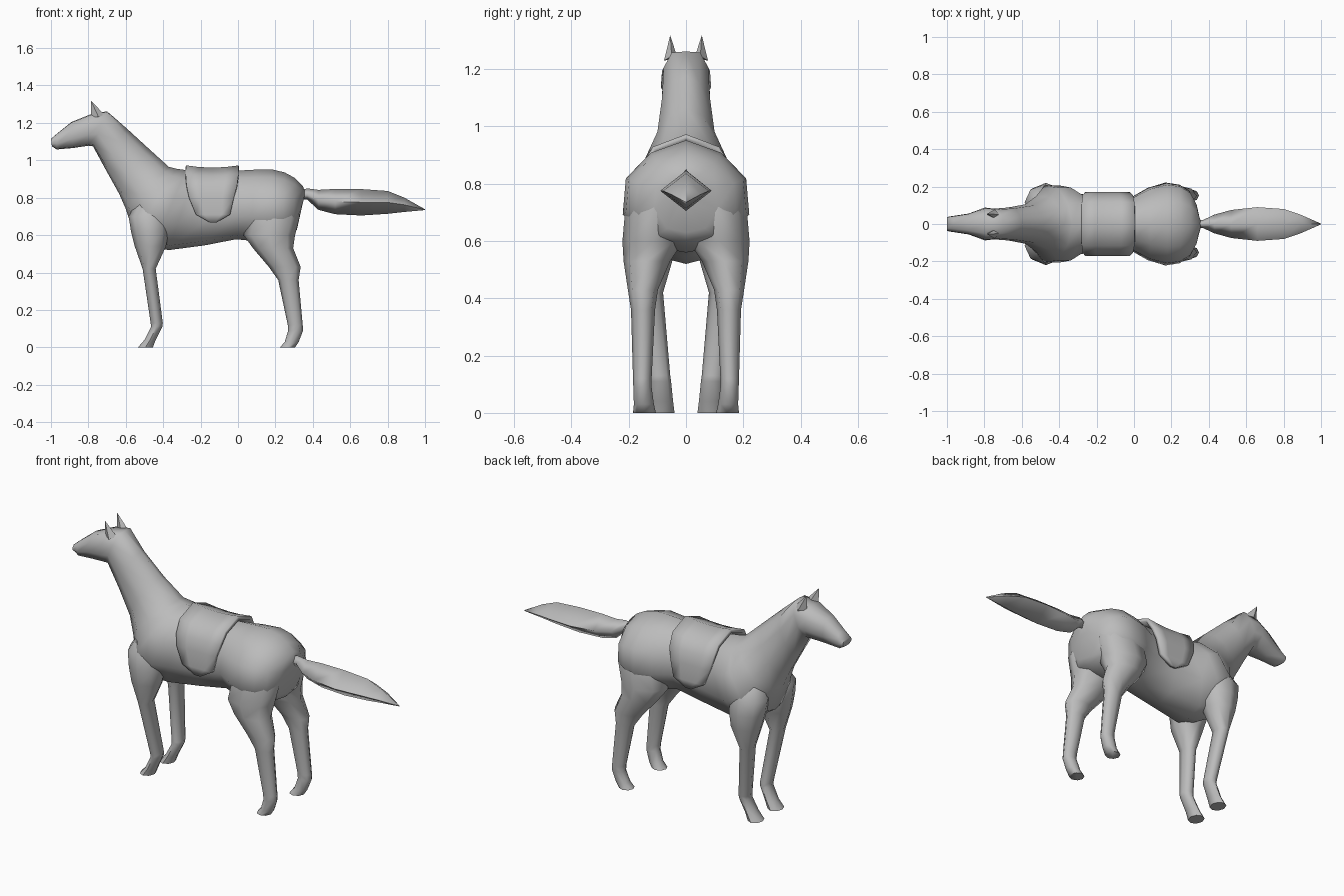
import bpy, bmesh, math

gray = bpy.data.materials.new("plain gray")
gray.diffuse_color = (0.5, 0.5, 0.5, 1)


def make(name, bm, angle=50):
    bmesh.ops.recalc_face_normals(bm, faces=bm.faces[:])
    mesh = bpy.data.meshes.new(name)
    bm.to_mesh(mesh)
    bm.free()
    mesh.materials.append(gray)
    ob = bpy.data.objects.new(name, mesh)
    bpy.context.collection.objects.link(ob)
    bpy.ops.object.select_all(action='DESELECT')
    ob.select_set(True)
    bpy.context.view_layer.objects.active = ob
    bpy.ops.object.shade_smooth_by_angle(angle=math.radians(angle))
    return ob


def loft(name, rings, angle=50):
    """Skin a list of equal-length point rings and cap both ends."""
    bm = bmesh.new()
    loops = [[bm.verts.new(p) for p in r] for r in rings]
    n = len(loops[0])
    for a, b in zip(loops, loops[1:]):
        for i in range(n):
            j = (i + 1) % n
            bm.faces.new((a[i], a[j], b[j], b[i]))
    bm.faces.new(loops[0])
    bm.faces.new(loops[-1])
    return make(name, bm, angle)


def slice_ring(top, bottom, w, half):
    """Cross-section between a top and a bottom point; half = (width share, height share)."""
    pts = half + [(-f, t) for f, t in half[-2:0:-1]]
    return [(bottom[0] + (top[0] - bottom[0]) * t, f * w,
             bottom[1] + (top[1] - bottom[1]) * t) for f, t in pts]


# head, neck and trunk: top x, top z, bottom x, bottom z, half width
BARREL = [(0, 1), (.55, .89), (.95, .66), (1, .34), (.6, .06), (0, 0)]
HEAD = [(0, 1), (.6, .98), (.95, .70), (1, .35), (.6, .04), (0, 0)]
trunk = [
    (-1.0, 1.115, -.995, 1.075, .038), (-.965, 1.145, -.97, 1.058, .043),
    (-.89, 1.205, -.88, 1.066, .056), (-.79, 1.245, -.80, 1.078, .088),
    (-.70, 1.262, -.775, 1.075, .082), (-.60, 1.175, -.71, .955, .088),
    (-.48, 1.065, -.635, .82, .105), (-.37, .965, -.60, .74, .15),
    (-.33, .955, -.555, .60, .205), (-.28, .948, -.45, .535, .205),
    (-.23, .94, -.37, .52, .165), (-.13, .935, -.18, .545, .146),
    (0, .945, -.01, .578, .148), (.09, .95, .07, .57, .195),
    (.18, .952, .17, .56, .221), (.25, .935, .24, .58, .21),
    (.305, .905, .295, .60, .175), (.345, .865, .315, .63, .11),
    (.36, .83, .335, .72, .03)]
loft("head_and_body", [slice_ring(r[:2], r[2:4], r[4], HEAD if i < 5 else BARREL)
                       for i, r in enumerate(trunk)], 60)

# tail: diamond section, tapering to a point
DIAMOND = [(0, 1), (1, .5), (0, 0)]
tail = [(.335, .84, .79, .02), (.37, .85, .79, .022), (.43, .842, .735, .05),
        (.52, .847, .712, .075), (.66, .846, .705, .09), (.80, .836, .714, .08),
        (.89, .80, .724, .05), (1.0, .738, .734, .002)]
loft("tail", [slice_ring((x, a), (x, b), w, DIAMOND) for x, a, b, w in tail], 100)

# legs: z, x range, y range of each level
front = [(.82, -.52, -.38, .03, .14), (.70, -.585, -.37, .02, .212),
         (.62, -.572, -.37, .02, .22), (.54, -.552, -.385, .045, .214),
         (.42, -.51, -.44, .08, .185), (.13, -.467, -.402, .055, .135),
         (.11, -.465, -.405, .052, .132), (.04, -.50, -.44, .045, .13),
         (0, -.535, -.455, .04, .135)]
hind = [(.82, .08, .30, .04, .18), (.70, .05, .33, .01, .213),
        (.60, .03, .305, .01, .222), (.53, .08, .295, .055, .218),
        (.43, .165, .335, .098, .203), (.36, .215, .324, .108, .192),
        (.12, .266, .346, .12, .185), (.09, .268, .348, .12, .184),
        (.03, .25, .325, .112, .182), (0, .225, .305, .105, .185)]


def leg(name, levels, side, n=8):
    rings = []
    for z, x0, x1, y0, y1 in levels:
        cx, cy, rx, ry = (x0 + x1) / 2, (y0 + y1) / 2, (x1 - x0) / 2, (y1 - y0) / 2
        rings.append([(cx + rx * math.cos(math.tau * i / n),
                       side * (cy + ry * math.sin(math.tau * i / n)), z) for i in range(n)])
    loft(name, rings, 60)


for side, label in ((-1, "left"), (1, "right")):
    leg("front_leg_" + label, front, side)
    leg("hind_leg_" + label, hind, side)
    # pointed ear leaning forward
    base = [(-.785, .05, 1.235), (-.745, .03, 1.24), (-.715, .05, 1.245), (-.745, .077, 1.23)]
    tip = (-.785, .055, 1.317)
    loft("ear_" + label, [[(x, side * y, z) for x, y, z in base],
                          [(tip[0] + (x + .745) * .02, side * (tip[1] + (y - .055) * .02), tip[2])
                           for x, y, z in base]], 30)

# saddle: rows of y, z, front x, rear x draped over the back
half = [(0, .957, -.28, .005), (.11, .915, -.28, .003), (.145, .86, -.275, -.005),
        (.16, .80, -.262, -.022), (.162, .71, -.225, -.042), (.16, .668, -.15, -.115)]
rows = [(-y, z, a, b) for y, z, a, b in half[:0:-1]] + half
bm = bmesh.new()
grid = []
for y, z, a, b in rows:
    sag = .012 if z > .9 else 0
    grid.append([bm.verts.new((a + (b - a) * k / 4, y, z + sag * ((k / 2 - 1) ** 2 - .5)))
                 for k in range(5)])
for r, s in zip(grid, grid[1:]):
    for k in range(4):
        bm.faces.new((r[k], r[k + 1], s[k + 1], s[k]))
saddle = make("saddle", bm, 45)
mod = saddle.modifiers.new("thickness", 'SOLIDIFY')
mod.thickness = .02
mod.offset = 0
